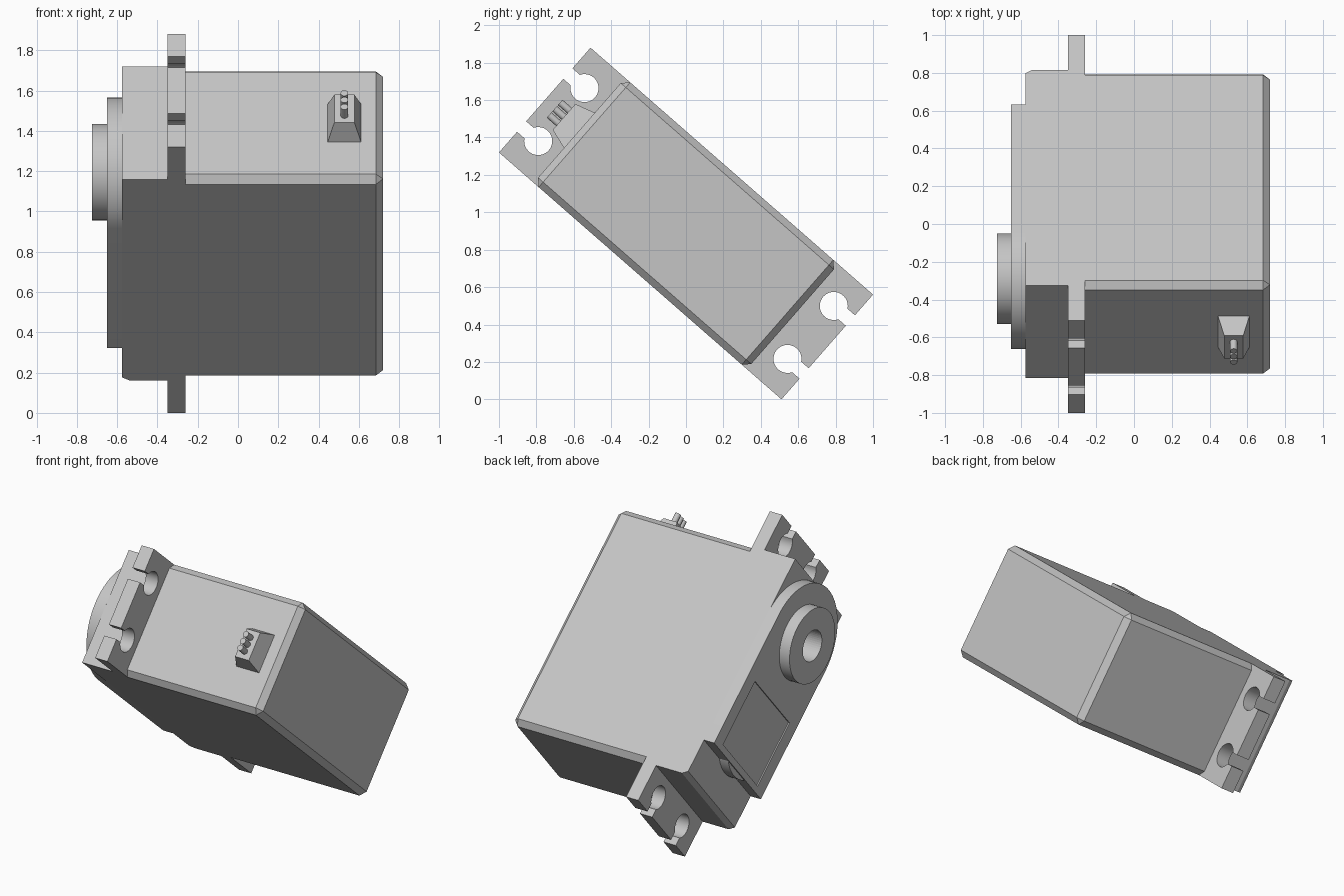
import bpy, bmesh, math
from mathutils import Matrix, Vector

if "Cube" in bpy.data.objects:
    bpy.data.objects.remove(bpy.data.objects["Cube"])

GREY = (0.56, 0.56, 0.56, 1)
mat = bpy.data.materials.new("plain grey")
mat.use_nodes = True
mat.diffuse_color = GREY
mat.node_tree.nodes["Principled BSDF"].inputs["Base Color"].default_value = GREY

# Local frame: u along the case, v across it, x along the output shaft
TILT = math.radians(-41.15)
c, s = math.cos(TILT), math.sin(TILT)
FRAME = Matrix(((0, 0, 1, 0), (c, -s, 0, 0), (s, c, 0, 0.94), (0, 0, 0, 1)))

L, W = 0.757, 0.372          # case half length and half width
BEVEL = 0.036
SHAFT_U = -0.386


def finish(bm, name, smooth=False):
    bmesh.ops.recalc_face_normals(bm, faces=bm.faces)
    bm.transform(FRAME)
    mesh = bpy.data.meshes.new(name)
    bm.to_mesh(mesh)
    bm.free()
    mesh.materials.append(mat)
    ob = bpy.data.objects.new(name, mesh)
    bpy.context.collection.objects.link(ob)
    if smooth:
        select(ob)
        bpy.ops.object.shade_smooth_by_angle(angle=math.radians(30))
    return ob


def select(ob):
    bpy.ops.object.select_all(action='DESELECT')
    ob.select_set(True)
    bpy.context.view_layer.objects.active = ob


def loft(name, low, high, x0, x1, smooth=False):
    """Prism between two matching u,v outlines at x0 and x1."""
    bm = bmesh.new()
    a = [bm.verts.new((u, v, x0)) for u, v in low]
    b = [bm.verts.new((u, v, x1)) for u, v in high]
    bm.faces.new(a)
    bm.faces.new(b)
    for i in range(len(a)):
        j = (i + 1) % len(a)
        bm.faces.new((a[i], a[j], b[j], b[i]))
    return finish(bm, name, smooth)


def prism(name, outline, x0, x1, smooth=False):
    return loft(name, outline, outline, x0, x1, smooth)


def arc(u, v, r, start, end, n):
    angles = [math.radians(start + (end - start) * i / n) for i in range(n + 1)]
    return [(u + r * math.cos(t), v + r * math.sin(t)) for t in angles]


def circle(u, v, r, n=48):
    return arc(u, v, r, 0, 360, n)[:-1]


def rect(u0, u1, v0, v1):
    return [(u0, v0), (u1, v0), (u1, v1), (u0, v1)]


def cut(ob, cutter):
    mod = ob.modifiers.new("cut", 'BOOLEAN')
    mod.object = cutter
    mod.solver = 'EXACT'
    select(ob)
    bpy.ops.object.modifier_apply(modifier=mod.name)
    bpy.data.objects.remove(cutter)


# Main case, chamfered on its long edges and far end
bm = bmesh.new()
bmesh.ops.create_cube(bm, size=1)
for p in bm.verts:
    p.co = Vector((p.co.x * 2 * L, p.co.y * 2 * W, 0.72 if p.co.z > 0 else -0.26))
edges = [e for e in bm.edges if any(p.co.z > 0 for p in e.verts)]
bmesh.ops.bevel(bm, geom=edges, offset=BEVEL, segments=1, affect='EDGES')
finish(bm, "main_case")

# Gear case with one chamfered end edge
loft("gear_case", rect(-L, L - 0.022, -W, W), rect(-L, L, -W, W), -0.575, -0.54)
prism("gear_case_base", rect(-L, L, -W, W), -0.54, -0.35)

# Mounting flange with keyhole slots open at both ends
END, HOLE_U, HOLE_V, HOLE_R, SLOT = 1.003, 0.885, 0.188, 0.075, 0.037
a = math.degrees(math.asin(SLOT / HOLE_R))
side = [(END, -W)]
for v in (-HOLE_V, HOLE_V):
    side.append((END, v - SLOT))
    side += arc(HOLE_U, v, HOLE_R, -a, a - 360, 28)
    side.append((END, v + SLOT))
side.append((END, W))
prism("mounting_flange", side + [(-u, -v) for u, v in side], -0.35, -0.26, True)

# Rounded gear cover with a shallow square recess
cover = prism("gear_cover", arc(SHAFT_U, 0, W, 90, 270, 40) + [(0.515, -W), (0.515, W)],
              -0.65, -0.575, True)
cut(cover, prism("recess_cutter", rect(0.03, 0.475, -0.275, 0.275), -0.7, -0.642))
prism("gear_bump", circle(0.3, 0, 0.25), -0.641, -0.575, True)

# Output shaft with a central bore
shaft = prism("output_shaft", circle(SHAFT_U, 0, 0.24), -0.725, -0.65, True)
for part in (shaft, cover):
    cut(part, prism("bore_cutter", circle(SHAFT_U, 0, 0.1), -0.8, -0.6))

# Tapered cable socket on the end of the case
bm = bmesh.new()
PIN_X = 0.528
rings = []
for u, v, x in ((-L, 0.125, 0.083), (-0.866, 0.092, 0.05)):
    rings.append([bm.verts.new((u, v * i, PIN_X + x * j))
                  for i, j in ((-1, -1), (1, -1), (1, 1), (-1, 1))])
for ring in rings:
    bm.faces.new(ring)
for i in range(4):
    j = (i + 1) % 4
    bm.faces.new((rings[0][i], rings[0][j], rings[1][j], rings[1][i]))
finish(bm, "cable_socket")

# Three round pins
for k in (-1, 0, 1):
    bm = bmesh.new()
    place = Matrix.Translation((-0.89, 0.045 * k, PIN_X)) @ Matrix.Rotation(math.pi / 2, 4, 'Y')
    bmesh.ops.create_cone(bm, cap_ends=True, segments=16, radius1=0.019, radius2=0.019,
                          depth=0.085, matrix=place)
    finish(bm, "pin_%d" % (k + 2), True)
